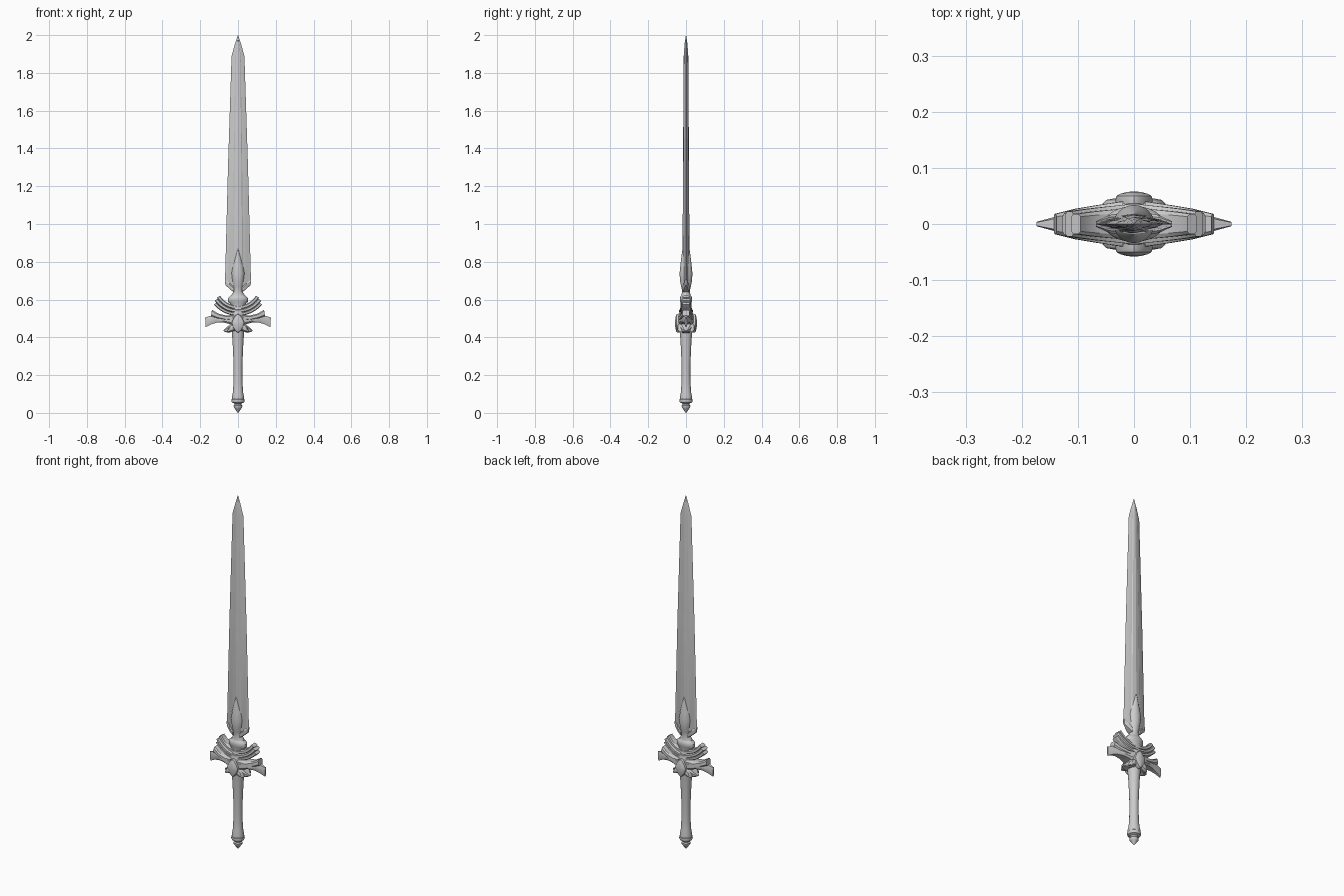
import bpy, bmesh, math
from math import sin, cos, pi, radians

if "Cube" in bpy.data.objects:
    bpy.data.objects.remove(bpy.data.objects["Cube"])


def loft(name, rings, angle=30, mirror=""):
    """Skin a list of equal-length point rings and cap both ends."""
    bm = bmesh.new()
    vs = [[bm.verts.new(p) for p in r] for r in rings]
    n = len(rings[0])
    for a, b in zip(vs, vs[1:]):
        for i in range(n):
            j = (i + 1) % n
            bm.faces.new((a[i], a[j], b[j], b[i]))
    bm.faces.new(vs[0][::-1])
    bm.faces.new(vs[-1])
    bmesh.ops.recalc_face_normals(bm, faces=bm.faces)
    me = bpy.data.meshes.new(name)
    bm.to_mesh(me)
    bm.free()
    ob = bpy.data.objects.new(name, me)
    bpy.context.collection.objects.link(ob)
    if mirror:
        m = ob.modifiers.new("Mirror", 'MIRROR')
        m.use_axis = ['X' in mirror, 'Y' in mirror, False]
        m.use_mirror_merge = False
    bpy.ops.object.select_all(action='DESELECT')
    ob.select_set(True)
    bpy.context.view_layer.objects.active = ob
    bpy.ops.object.shade_smooth_by_angle(angle=radians(angle))
    return ob


def turned(name, profile, n=24, angle=35):
    """Elliptical lathe: profile rows are (z, half width, half depth)."""
    return loft(name, [[(w * cos(2 * pi * i / n), d * sin(2 * pi * i / n), z)
                        for i in range(n)] for z, w, d in profile], angle)


def bar_section(top, bottom, d):
    """Rounded cross-section between two (x, z) points, half depth d."""
    def p(t, y):
        return (top[0] + (bottom[0] - top[0]) * t, y, top[1] + (bottom[1] - top[1]) * t)
    side = [(0, .72), (.22, 1), (.78, 1), (1, .72)]
    return [p(t, d * k) for t, k in side] + [p(t, -d * k) for t, k in side[::-1]]


# Blade: ridged diamond section with hollow bevels
def blade_ring(z, w, t):
    half = [(1, 0), (.68, .42), (.42, .62), (.34, .82), (0, 1)]
    q = [(w * a, t * b) for a, b in half]
    pts = q + [(-x, y) for x, y in q[-2::-1]]
    pts += [(x, -y) for x, y in pts[-2:0:-1]]
    return [(x, y, z) for x, y in pts]


loft("blade", [blade_ring(*r) for r in [
    (.642, .020, .014), (.655, .042, .016), (.685, .069, .019), (1.3, .053, .016),
    (1.89, .034, .012), (1.95, .017, .008), (2.0, .0008, .0008)]], 12)

# Long teardrop rib gripping the blade root
turned("blade_root_ornament", [
    (.60, .044, .028), (.625, .034, .024), (.645, .022, .020), (.67, .026, .026),
    (.70, .032, .032), (.74, .036, .034), (.78, .029, .030), (.82, .019, .025),
    (.86, .008, .020), (.885, .001, .016)])

# Small chamfered cheeks at the blade's lower corners
loft("blade_corner", [bar_section(*r) for r in [
    ((.022, .665), (.022, .640), .020), ((.045, .688), (.040, .652), .016),
    ((.068, .705), (.066, .676), .005)]], 30, "X")

# Collar between blade and guard
turned("collar", [(.55, .036, .028), (.582, .044, .028), (.588, .052, .031),
                  (.606, .053, .032), (.614, .047, .030), (.622, .038, .025)])

# Upper crescent guard: concentric arched bands
bands = [(.112, .132, 58, .029), (.131, .150, 55, .036), (.149, .166, 50, .032)]
for k, (r0, r1, end, depth) in enumerate(bands):
    rings = []
    for i in range(21):
        f = -1 + i / 10
        a = radians(end * f)
        d = depth * (1 - .38 * abs(f))
        rings.append(bar_section((r0 * sin(a), .68 - r0 * cos(a)),
                                 (r1 * sin(a), .68 - r1 * cos(a)), d))
    loft("crescent_band_%d" % (k + 1), rings)

# Lower guard: drooping outer wing and shorter upper feather
loft("guard_wing", [bar_section(*r) for r in [
    ((0, .520), (0, .455), .043), ((.04, .512), (.035, .468), .038),
    ((.08, .517), (.075, .478), .028), ((.115, .519), (.11, .478), .019),
    ((.145, .514), (.14, .470), .012), ((.174, .505), (.171, .454), .004)]], 30, "X")
loft("guard_feather", [bar_section(*r) for r in [
    ((.02, .520), (.02, .490), .040), ((.06, .515), (.065, .490), .034),
    ((.10, .524), (.108, .500), .027), ((.138, .546), (.143, .512), .018)]], 30, "X")

# Lower leaves curling below the guard
loft("lower_leaf", [bar_section(*r) for r in [
    ((.005, .495), (.005, .435), .040), ((.03, .478), (.028, .432), .036),
    ((.055, .458), (.048, .424), .026), ((.077, .436), (.074, .430), .008)]], 30, "X")

# Hub joining grip and guard
turned("hub", [(.41, .030, .030), (.44, .034, .034), (.50, .036, .040),
               (.53, .040, .036), (.56, .036, .028)])

# Raised almond boss with petals on front and back
def almond(name, cx, cz, w, h, tilt, layers):
    n = 24
    rings = []
    for y, s in layers:
        ring = []
        for i in range(n):
            a = 2 * pi * i / n
            u = w * s * math.copysign(abs(cos(a)) ** 1.35, cos(a))
            v = h * s * math.copysign(abs(sin(a)) ** 1.35, sin(a))
            ring.append((cx + u * cos(tilt) - v * sin(tilt), -y,
                         cz + u * sin(tilt) + v * cos(tilt)))
        rings.append(ring)
    return loft(name, rings, 35, "XY" if cx else "Y")


almond("boss", 0, .475, .033, .050, 0,
       [(.02, .95), (.042, 1), (.050, .95), (.054, .72), (.057, .4), (.058, .05)])
almond("boss_petal", .030, .452, .016, .034, radians(48),
       [(.02, 1), (.036, 1), (.043, .75), (.046, .1)])

# Grip and pommel
turned("grip", [(.07, .032, .032), (.085, .032, .032), (.11, .027, .027),
                (.16, .024, .024), (.24, .023, .023), (.32, .026, .026),
                (.38, .029, .029), (.42, .032, .032), (.445, .034, .034)])
turned("pommel", [(0, .001, .001), (.010, .009, .009), (.022, .017, .017),
                  (.028, .022, .022), (.038, .023, .023), (.043, .018, .018),
                  (.050, .020, .020), (.055, .032, .032), (.062, .035, .035),
                  (.072, .034, .034), (.078, .028, .028)])
